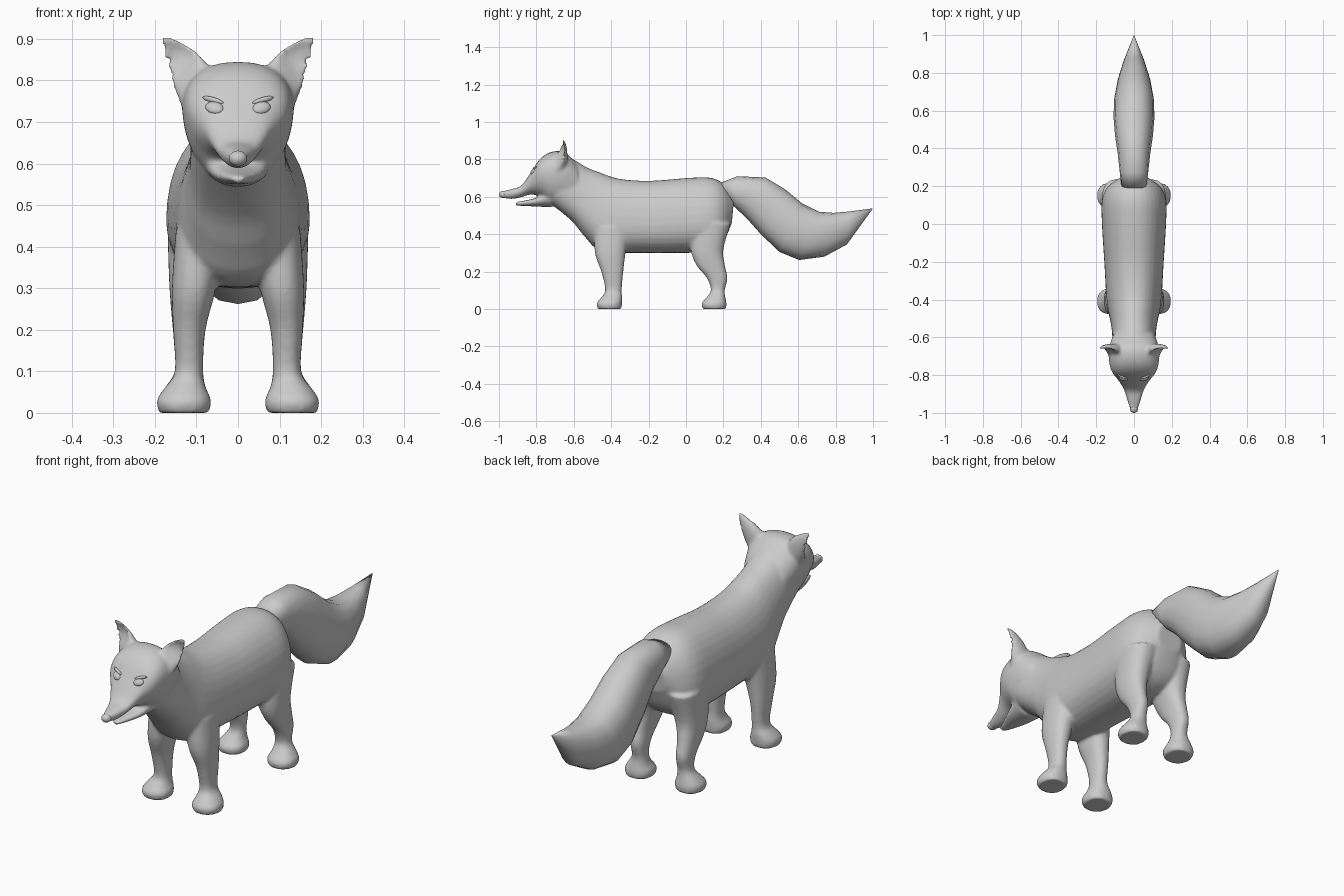
import bpy
import bmesh
import math
from mathutils import Vector, Matrix
from mathutils.bvhtree import BVHTree

default_cube = bpy.data.objects.get("Cube")
if default_cube:
    bpy.data.objects.remove(default_cube, do_unlink=True)

# One plain grey for the whole animal
grey = bpy.data.materials.new("soft_grey")
grey.use_nodes = True
grey.diffuse_color = (0.6, 0.6, 0.6, 1)
grey.node_tree.nodes["Principled BSDF"].inputs["Base Color"].default_value = (0.6, 0.6, 0.6, 1)


def spline(rows, steps):
    """Smoothly fill in rows of numbers between the given ones."""
    if steps == 1:
        return rows
    filled = []
    for i in range(len(rows) - 1):
        near = [rows[max(0, min(len(rows) - 1, i + k))] for k in (-1, 0, 1, 2)]
        for s in range(steps):
            t = s / steps
            filled.append([
                b + 0.5 * t * (c - a + t * (2 * a - 5 * b + 4 * c - d + t * (3 * (b - c) + d - a)))
                for a, b, c, d in zip(*near)])
    filled.append(rows[-1])
    return filled


def soft(value, power=0.88):
    return math.copysign(abs(value) ** power, value)


def ring(bm, centre, across, up, taper=0, dent=0, sides=32):
    """Oval cross-section; taper widens its upper side, dent hollows it."""
    verts = []
    for i in range(sides):
        angle = math.tau * i / sides
        c, s = soft(math.cos(angle)), soft(math.sin(angle))
        lift = s * (1 - dent) if s > 0 else s
        verts.append(bm.verts.new(centre + across * c * (1 + taper * s) + up * lift))
    return verts


def skin(bm, rings):
    """Join rings into a closed tube."""
    for a, b in zip(rings, rings[1:]):
        for i in range(len(a)):
            j = (i + 1) % len(a)
            bm.faces.new((a[i], a[j], b[j], b[i]))
    for end in (rings[0], rings[-1]):
        middle = bm.verts.new(sum((v.co for v in end), Vector()) / len(end))
        for i in range(len(end)):
            bm.faces.new((end[i], end[(i + 1) % len(end)], middle))


def loft(bm, rows, side=1, steps=4, sides=32):
    """Rows: y, z of one edge, y, z of the opposite edge, centre x, half width, taper."""
    rings = []
    for ty, tz, by, bz, x, width, taper in spline(rows, steps):
        top, bottom = Vector((x * side, ty, tz)), Vector((x * side, by, bz))
        rings.append(ring(bm, (top + bottom) / 2, Vector((width, 0, 0)),
                          (top - bottom) / 2, taper, 0, sides))
    skin(bm, rings)


def finish(name, bm):
    bmesh.ops.recalc_face_normals(bm, faces=bm.faces)
    for face in bm.faces:
        face.smooth = True
    mesh = bpy.data.meshes.new(name)
    bm.to_mesh(mesh)
    bm.free()
    mesh.materials.append(grey)
    obj = bpy.data.objects.new(name, mesh)
    bpy.context.collection.objects.link(obj)
    return obj


def upright(rows, taper):
    """Rows of y, top z, bottom z, half width."""
    return [(y, top, y, bottom, 0, width, taper) for y, top, bottom, width in rows]


def limb(rows):
    """Rows of z, front y, back y, centre x, half width."""
    return [(front, z, back, z, x, width, 0) for z, front, back, x, width in rows]


body = bmesh.new()

# Torso and neck
torso = [(-.60, .80, -.72, .56, .112), (-.53, .757, -.61, .47, .115),
         (-.46, .73, -.54, .385, .125), (-.36, .697, -.45, .31, .143),
         (-.20, .685, -.22, .30, .155), (0, .70, 0, .30, .168),
         (.125, .703, .13, .31, .168), (.20, .67, .20, .36, .135),
         (.257, .59, .245, .46, .065)]
loft(body, [(*row[:4], 0, row[4], -.12) for row in torso])

# Skull with upper muzzle, and the lower jaw
skull = [(-.985, .628, .594, .018), (-.93, .642, .588, .036),
         (-.88, .660, .598, .052), (-.83, .730, .612, .080),
         (-.78, .803, .600, .116), (-.72, .840, .555, .130),
         (-.65, .838, .550, .128), (-.58, .775, .520, .105)]
loft(body, upright(skull, .18))
jaw = [(-.91, .572, .553, .016), (-.86, .580, .550, .037),
       (-.80, .596, .548, .060), (-.72, .64, .543, .080)]
loft(body, upright(jaw, .2))

# Legs with paws
front_leg = limb([(.44, -.49, -.30, .09, .06), (.30, -.487, -.323, .106, .053),
                  (.20, -.453, -.335, .117, .039), (.10, -.432, -.344, .118, .034),
                  (.06, -.455, -.341, .127, .050), (.03, -.477, -.342, .13, .066),
                  (0, -.472, -.345, .13, .060)])
hind_leg = limb([(.46, .03, .24, .095, .075), (.32, .025, .20, .108, .058),
                 (.235, .055, .208, .117, .043), (.165, .112, .222, .118, .036),
                 (.10, .133, .207, .118, .034), (.06, .108, .211, .127, .050),
                 (.03, .084, .217, .13, .066), (0, .088, .214, .13, .060)])
for side in (1, -1):
    loft(body, front_leg, side)
    loft(body, hind_leg, side)

# Ears: hollow cones opening forward and outward
for side in (1, -1):
    rings = []
    for x, y, z, size, dent in spline([(.095, -.675, .775, 1.05, 0), (.118, -.672, .812, 1, .8),
                                       (.139, -.668, .844, .85, 1.45), (.162, -.662, .876, .55, 1.5),
                                       (.183, -.658, .905, .14, .6)], 4):
        rings.append(ring(body, Vector((x * side, y, z)),
                          Vector((.036 * side, .006, -.034)) * size,
                          Vector((.014 * side, -.038, -.004)) * size, 0, dent))
    skin(body, rings)

# Find where the eyes sit on the face before the surfaces are merged
bmesh.ops.recalc_face_normals(body, faces=body.faces)
face_tree = BVHTree.FromBMesh(body)
fox_body = finish("body", body)
remesh = fox_body.modifiers.new("merge_parts", "REMESH")
remesh.mode = "VOXEL"
remesh.voxel_size = 0.007
remesh.use_smooth_shade = True
blend = fox_body.modifiers.new("soften_joins", "SMOOTH")
blend.factor = 0.5
blend.iterations = 10


def ball(name, matrix):
    bm = bmesh.new()
    bmesh.ops.create_uvsphere(bm, u_segments=24, v_segments=14, radius=1, matrix=matrix)
    return finish(name, bm)


# Almond eyes, slanted, each under a brow lid
for side, label in ((1, "left"), (-1, "right")):
    for part, x, z, size in (("eye", .057, .735, (.023, .016, .010)),
                             ("brow", .060, .753, (.028, .007, .009))):
        spot, normal, _, _ = face_tree.ray_cast(Vector((x * side, -2, z)), Vector((0, 1, 0)))
        if normal.y > 0:
            normal = -normal
        right = Vector((0, 0, 1)).cross(normal).normalized()
        turn = Matrix((right, normal.cross(right), normal)).transposed().to_4x4()
        tilt = Matrix.Rotation(.3 * side, 4, "Z")
        ball(f"{label}_{part}", Matrix.Translation(spot - normal * .002) @ turn @ tilt
             @ Matrix.Diagonal((*size, 1)))

# Nose
ball("nose", Matrix.Translation((0, -.978, .612)) @ Matrix.Diagonal((.022, .022, .019, 1)))

# Bushy tail, drooping then curling up to a point
tail = bmesh.new()
brush = [(.185, .675, .21, .60, .066), (.275, .71, .265, .54, .075),
         (.425, .703, .32, .49, .086), (.53, .64, .40, .40, .100),
         (.62, .565, .50, .305, .108), (.71, .52, .605, .262, .106),
         (.79, .514, .74, .28, .086), (.88, .522, .86, .345, .053),
         (.998, .538, .997, .534, .002)]
loft(tail, [(*row[:4], 0, row[4], 0) for row in brush], steps=1, sides=16)
finish("tail", tail)
